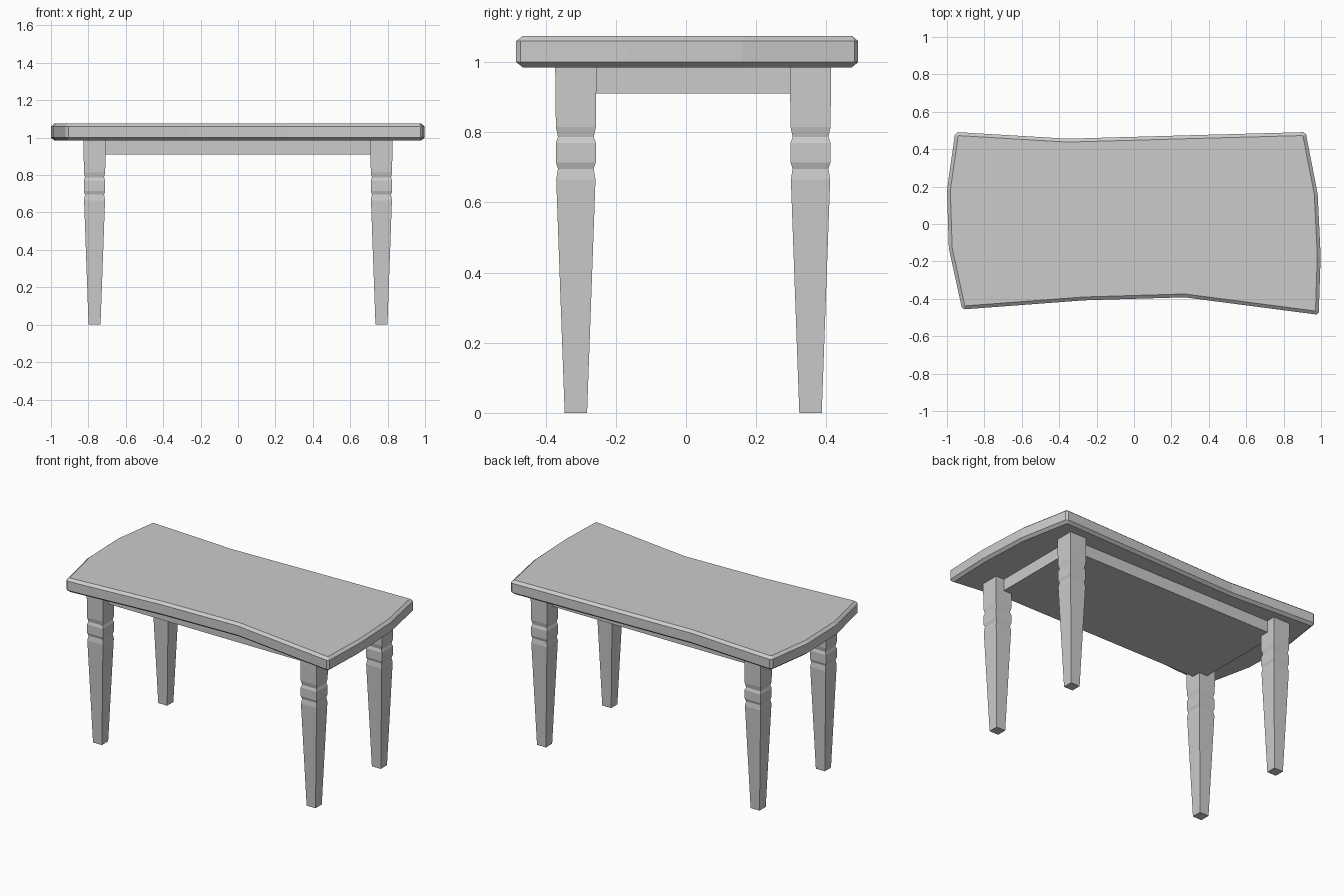
import bpy, bmesh
from mathutils import Vector

default = bpy.data.objects.get("Cube")
if default:
    bpy.data.objects.remove(default, do_unlink=True)

grey = bpy.data.materials.new("plain grey")
grey.use_nodes = True
COLOUR = (0.6, 0.6, 0.6, 1)
grey.diffuse_color = COLOUR
grey.node_tree.nodes["Principled BSDF"].inputs["Base Color"].default_value = COLOUR


def finish(bm, name):
    """Turn a bmesh into a named, coloured object."""
    bmesh.ops.recalc_face_normals(bm, faces=bm.faces)
    mesh = bpy.data.meshes.new(name)
    bm.to_mesh(mesh)
    bm.free()
    mesh.materials.append(grey)
    obj = bpy.data.objects.new(name, mesh)
    bpy.context.collection.objects.link(obj)
    return obj


def square_ring(bm, half, z):
    return [bm.verts.new((sx * half, sy * half, z))
            for sx, sy in ((-1, -1), (1, -1), (1, 1), (-1, 1))]


# Tabletop: uneven outline, extruded, with chamfered rims above and below
OUTLINE = [(-.907, -.456), (-.265, -.408), (.27, -.392), (.976, -.484),
           (.988, -.472), (.998, -.17), (.982, .16), (.92, .48),
           (.905, .491), (.32, .475), (-.355, .456), (-.944, .491),
           (-.958, .476), (-1, .18), (-.99, -.13), (-.922, -.442)]
RIM_LOW, RIM_HIGH, CHAMFER = 1.0, 1.06, .015
bm = bmesh.new()
base = bm.faces.new([bm.verts.new((x, y, RIM_LOW)) for x, y in OUTLINE])
grown = bmesh.ops.extrude_face_region(bm, geom=[base], use_keep_orig=True)
raised = [g for g in grown["geom"] if isinstance(g, bmesh.types.BMVert)]
bmesh.ops.translate(bm, verts=raised, vec=Vector((0, 0, RIM_HIGH - RIM_LOW)))
bmesh.ops.recalc_face_normals(bm, faces=bm.faces)
caps = [f for f in bm.faces if abs(f.normal.z) > .9]
for cap in caps:
    bmesh.ops.inset_region(bm, faces=[cap], thickness=.018, depth=CHAMFER,
                           use_even_offset=True)
finish(bm, "tabletop")

# Legs: square section lofted through (half width, height) rings
PROFILE = [(.032, 0), (.056, .665), (.051, .696), (.057, .714), (.057, .77),
           (.051, .787), (.057, .815), (.059, .99)]
LEG_X, LEG_FRONT, LEG_BACK = .767, -.314, .355
for side, sx in (("right", -1), ("left", 1)):
    for end, y in (("front", LEG_FRONT), ("back", LEG_BACK)):
        bm = bmesh.new()
        rings = [square_ring(bm, half, z) for half, z in PROFILE]
        for low, high in zip(rings, rings[1:]):
            for i in range(4):
                j = (i + 1) % 4
                bm.faces.new((low[i], low[j], high[j], high[i]))
        bm.faces.new(rings[0])
        bm.faces.new(rings[-1])
        leg = finish(bm, f"{end}_{side}_leg")
        leg.location = (sx * LEG_X, y, 0)

# Apron: one solid block under the top, running between the legs
bm = bmesh.new()
bmesh.ops.create_cube(bm, size=1)
bmesh.ops.scale(bm, verts=bm.verts, vec=(2 * LEG_X, LEG_BACK - LEG_FRONT, .08))
apron = finish(bm, "apron")
apron.location = (0, (LEG_FRONT + LEG_BACK) / 2, .95)
